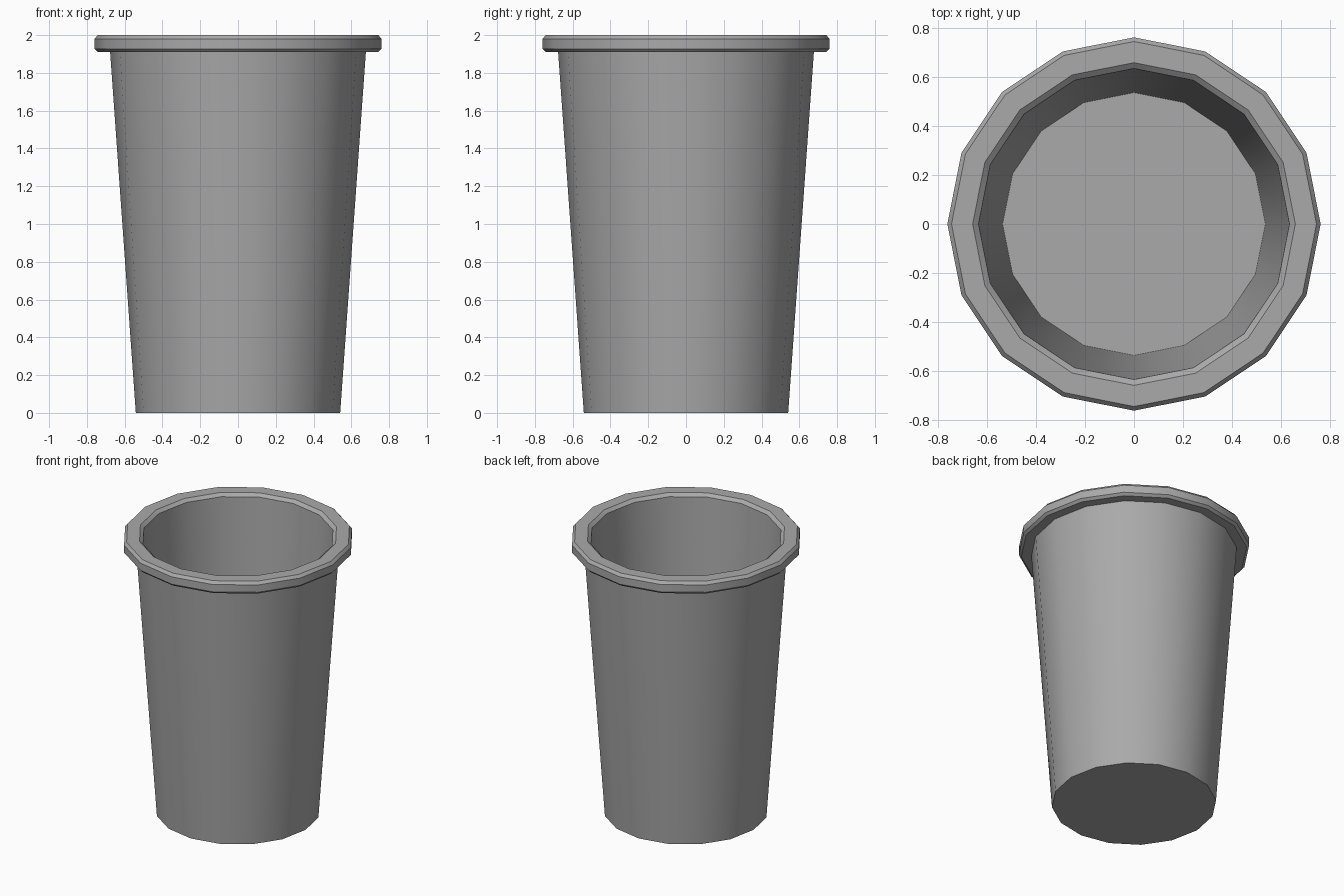
import bpy
import bmesh
from math import cos, sin, tau, radians

SIDES = 16

default_cube = bpy.data.objects.get("Cube")
if default_cube:
    bpy.data.objects.remove(default_cube, do_unlink=True)

# Single plain grey
grey = bpy.data.materials.new("grey")
grey.use_nodes = True
colour = (0.4, 0.4, 0.4, 1)
grey.diffuse_color = colour
grey.node_tree.nodes["Principled BSDF"].inputs["Base Color"].default_value = colour


def lathe(name, profile):
    """Revolve a radius/height profile and cap both ends with flat discs."""
    bm = bmesh.new()
    rings = []
    for radius, z in profile:
        rings.append([bm.verts.new((radius * cos(tau * i / SIDES),
                                    radius * sin(tau * i / SIDES), z))
                      for i in range(SIDES)])
    for low, high in zip(rings, rings[1:]):
        for i in range(SIDES):
            j = (i + 1) % SIDES
            bm.faces.new((low[i], low[j], high[j], high[i]))
    bm.faces.new(rings[0][::-1])
    bm.faces.new(rings[-1])
    bmesh.ops.recalc_face_normals(bm, faces=bm.faces)
    mesh = bpy.data.meshes.new(name)
    bm.to_mesh(mesh)
    bm.free()
    mesh.materials.append(grey)
    obj = bpy.data.objects.new(name, mesh)
    bpy.context.collection.objects.link(obj)
    return obj


# Tapered outer wall, rolled rim with bevelled edges, inner wall and floor
cup = lathe("cup", [
    (0.541, 0.0), (0.677, 1.91),
    (0.743, 1.91), (0.76, 1.927), (0.76, 1.98), (0.743, 2.0),
    (0.657, 2.0), (0.633, 1.98),
    (0.535, 0.01),
])

bpy.ops.object.select_all(action="DESELECT")
cup.select_set(True)
bpy.context.view_layer.objects.active = cup
bpy.ops.object.shade_smooth_by_angle(angle=radians(30))
